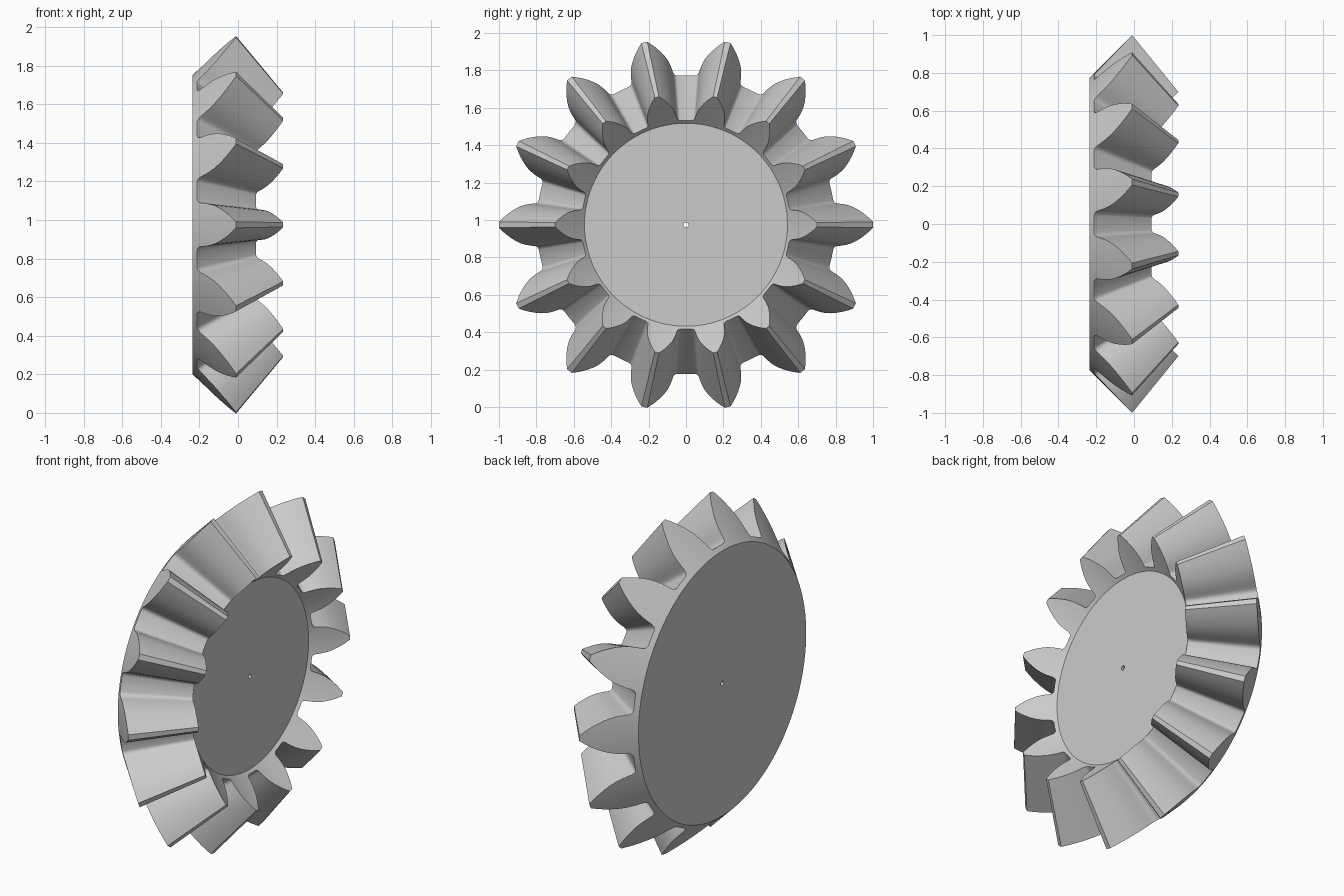
import bpy, bmesh
from math import sin, cos, pi, asin

if "Cube" in bpy.data.objects:
    bpy.data.objects.remove(bpy.data.objects["Cube"])

TEETH = 14
APEX = 0.805       # x of the point where all tooth lines meet
TOE = 0.70         # scale of the small tooth end relative to the large end
CENTRE_Z = cos(pi / TEETH)
# Half tooth on the back cone: (radius, half width), root fillet to tip
HALF = [(0.798, 0.134), (0.801, 0.124), (0.807, 0.117), (0.817, 0.1135),
        (0.835, 0.112), (0.86, 0.108), (0.885, 0.101), (0.91, 0.089),
        (0.935, 0.073), (0.96, 0.054), (0.98, 0.036), (1.0, 0.016)]

# Large-end outline as (angle, radius) pairs all round
outline = []
for i in range(TEETH):
    a = 2 * pi * i / TEETH
    outline.append((a - pi / TEETH, 0.798))
    outline += [(a - asin(h / r), r) for r, h in HALF]
    outline += [(a + asin(h / r), r) for r, h in reversed(HALF)]

bm = bmesh.new()


def ring(radius=None, x=None, scale=1.0):
    """Ring of vertices on the 45 degree back cone, scaled toward the apex."""
    verts = []
    for a, r in outline:
        r = radius or r
        px = r - 1.01 if x is None else x
        px = APEX + (px - APEX) * scale
        verts.append(bm.verts.new((px, r * scale * cos(a), r * scale * sin(a))))
    return verts


# Back hole, back rim, large tooth end, small tooth end, front disc, front hole
rings = [ring(0.013, -0.235), ring(0.775), ring(), ring(scale=TOE),
         ring(0.775, scale=TOE), ring(0.013 / TOE, -0.235, TOE)]
for r0, r1 in zip(rings, rings[1:] + rings[:1]):
    for i in range(len(r0)):
        j = (i + 1) % len(r0)
        bm.faces.new((r0[i], r0[j], r1[j], r1[i]))
bmesh.ops.recalc_face_normals(bm, faces=bm.faces)

mesh = bpy.data.meshes.new("bevel_gear")
bm.to_mesh(mesh)
bm.free()
gear = bpy.data.objects.new("bevel_gear", mesh)
gear.location.z = CENTRE_Z
bpy.context.collection.objects.link(gear)

# Smooth flanks, crisp tooth edges
bpy.context.view_layer.objects.active = gear
gear.select_set(True)
bpy.ops.object.shade_smooth_by_angle(angle=0.5)
